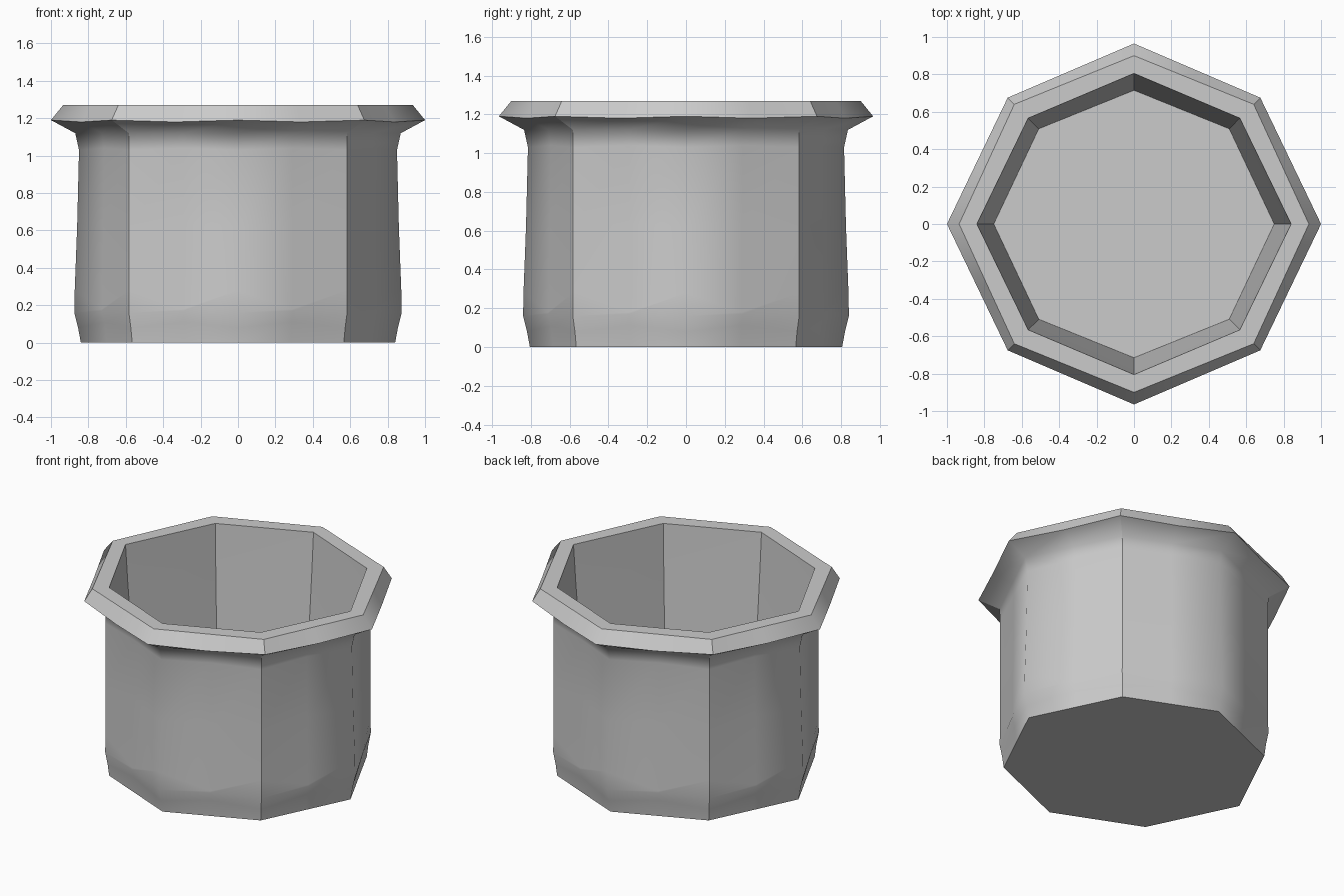
import bpy, bmesh
from math import cos, sin, pi

if "Cube" in bpy.data.objects:
    bpy.data.objects.remove(bpy.data.objects["Cube"])

# (corner radius on x, inset of diagonal corners, z at corners, z at face middles)
PROFILE = [
    (0.37, 0.00, 0.00, 0.00),    # underside
    (0.84, 0.04, 0.00, 0.00),
    (0.855, 0.045, 0.08, 0.11),
    (0.875, 0.05, 0.16, 0.17),   # lower bulge
    (0.873, 0.05, 0.28, 0.18),
    (0.86, 0.037, 0.62, 0.64),
    (0.85, 0.027, 1.03, 1.04),
    (0.87, 0.045, 1.12, 1.12),   # flare under the lip
    (1.00, 0.045, 1.19, 1.18),   # lip tip
    (0.935, 0.03, 1.27, 1.27),   # flat top of the lip
    (0.84, 0.04, 1.27, 1.27),
    (0.823, 0.037, 1.02, 1.02),  # tapering inner wall
    (0.79, 0.033, 0.60, 0.60),
    (0.75, 0.03, 0.08, 0.08),    # inner floor
    (0.37, 0.00, 0.08, 0.08),
]
SHARP_RINGS = {1, 8, 9, 10, 13}
INNER_START = 10


def corner(i, r, inset):
    """Corner i of the slightly uneven octagon."""
    i %= 8
    if i % 2:
        r -= inset
    elif i in (2, 6):
        r -= 0.035
    return r * cos(i * pi / 4), r * sin(i * pi / 4)


bm = bmesh.new()
rings = []
for r, inset, zc, zm in PROFILE:
    ring = []
    for i in range(8):
        a, b = corner(i, r, inset), corner(i + 1, r, inset)
        ring.append(bm.verts.new((a[0], a[1], zc)))
        ring.append(bm.verts.new(((a[0] + b[0]) / 2, (a[1] + b[1]) / 2, zm)))
    rings.append(ring)

# Skin the rings and cap both floors
for lo, hi in zip(rings, rings[1:]):
    for j in range(16):
        k = (j + 1) % 16
        bm.faces.new((lo[j], lo[k], hi[k], hi[j]))
bm.faces.new(rings[0][::-1])
bm.faces.new(rings[-1])
bmesh.ops.recalc_face_normals(bm, faces=bm.faces)

# Smooth shading, hard at the rims, the diagonal corners and the inner corners
for f in bm.faces:
    f.smooth = True
for n, ring in enumerate(rings):
    for j in range(16):
        if n in SHARP_RINGS:
            bm.edges.get((ring[j], ring[(j + 1) % 16])).smooth = False
        hard = j % 4 == 2 or (j % 2 == 0 and n >= INNER_START)
        if hard and n + 1 < len(rings):
            bm.edges.get((ring[j], rings[n + 1][j])).smooth = False

mesh = bpy.data.meshes.new("pot")
bm.to_mesh(mesh)
bm.free()
pot = bpy.data.objects.new("pot", mesh)
bpy.context.collection.objects.link(pot)
